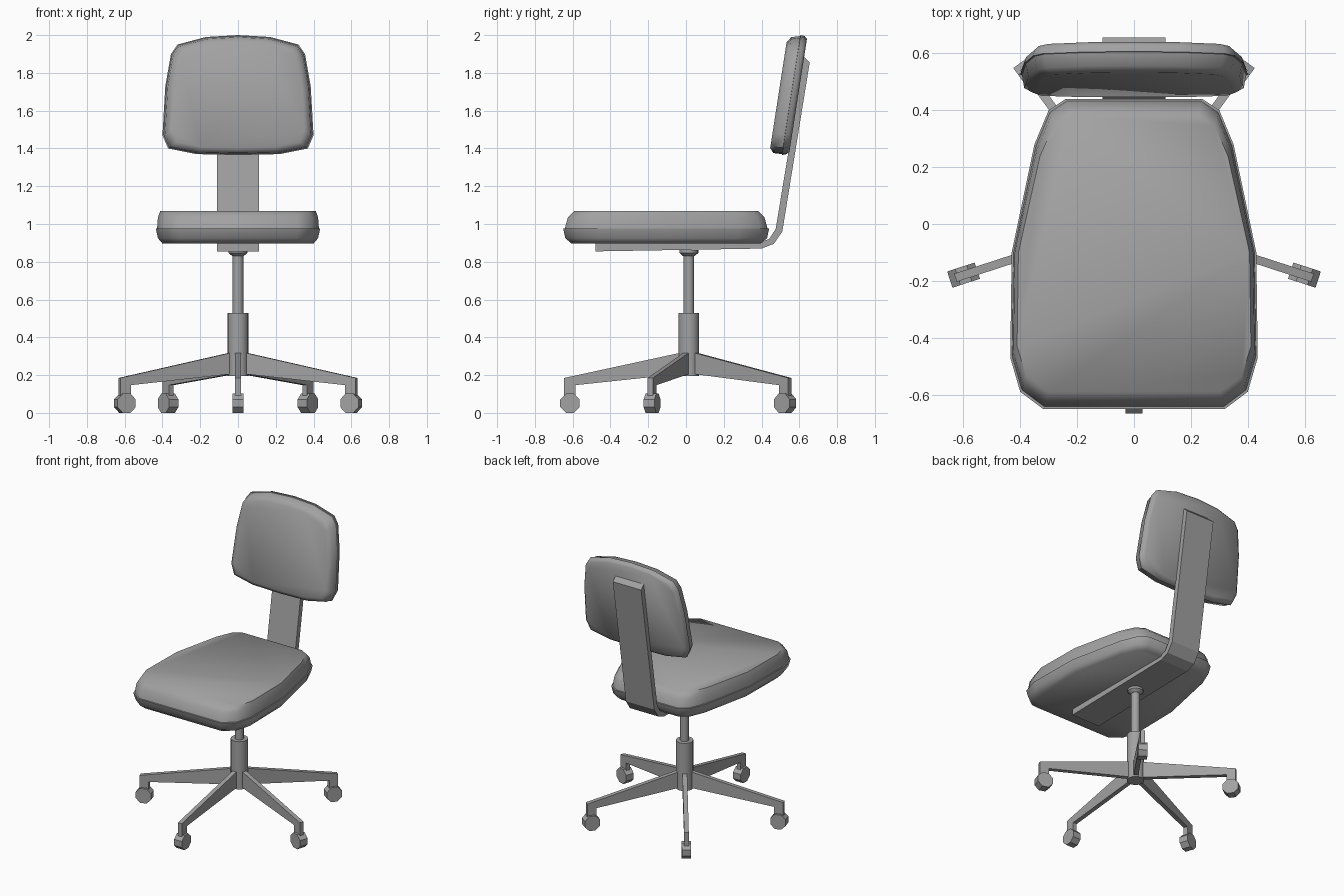
import bpy, bmesh, math
from mathutils import Matrix, Vector

cube = bpy.data.objects.get("Cube")
if cube:
    bpy.data.objects.remove(cube, do_unlink=True)

GREY = bpy.data.materials.new("mid_grey")
GREY.use_nodes = True
GREY.diffuse_color = (0.36, 0.36, 0.36, 1)
GREY.node_tree.nodes["Principled BSDF"].inputs["Base Color"].default_value = (0.36, 0.36, 0.36, 1)

AXIS_Y = 0.015  # centre line of the column


def finish(bm, name, angle=None):
    bmesh.ops.recalc_face_normals(bm, faces=bm.faces)
    mesh = bpy.data.meshes.new(name)
    bm.to_mesh(mesh)
    bm.free()
    mesh.materials.append(GREY)
    obj = bpy.data.objects.new(name, mesh)
    bpy.context.collection.objects.link(obj)
    if angle:
        bpy.ops.object.select_all(action='DESELECT')
        obj.select_set(True)
        bpy.context.view_layer.objects.active = obj
        bpy.ops.object.shade_smooth_by_angle(angle=math.radians(angle))
    return obj


def loft(name, rings, angle=None):
    """Skin a stack of closed rings and cap both ends."""
    bm = bmesh.new()
    loops = [[bm.verts.new(p) for p in ring] for ring in rings]
    n = len(loops[0])
    for a, b in zip(loops, loops[1:]):
        for i in range(n):
            j = (i + 1) % n
            bm.faces.new((a[i], a[j], b[j], b[i]))
    bm.faces.new(loops[0])
    bm.faces.new(loops[-1])
    return finish(bm, name, angle)


def mirrored(half):
    """Close a half outline by mirroring it in x."""
    return half + [(-x, v) for x, v in reversed(half) if x > 0]


def slab(name, profile, width):
    """Extrude a (y, z) profile to a given width in x."""
    return loft(name, [[(s * width / 2, y, z) for y, z in profile] for s in (-1, 1)])


def lathe(name, profile, sides=20):
    """Round part on the column axis from (radius, z) pairs."""
    turn = [2 * math.pi * i / sides for i in range(sides)]
    rings = [[(r * math.cos(a), AXIS_Y + r * math.sin(a), z) for a in turn] for r, z in profile]
    return loft(name, rings, 40)


# Seat cushion: scaled outlines with a small ledge at the seam
seat_half = [(0.32, -0.65), (0.40, -0.59), (0.435, -0.47), (0.43, -0.10),
             (0.35, 0.28), (0.30, 0.40), (0.24, 0.44)]
seat_mid = -0.105
seat_rings = [(0.92, 0.92, 0.897), (0.975, 0.98, 0.925), (1, 1, 0.975),
              (0.985, 0.985, 0.976), (0.975, 0.955, 1.035), (0.945, 0.89, 1.07)]
loft("seat_cushion",
     [[(x * sx, seat_mid + (y - seat_mid) * sy, z) for x, y in mirrored(seat_half)]
      for sx, sy, z in seat_rings], 55)

# Backrest cushion: leaning stack of scaled outlines, front to back
back_half = [(0, 1.365), (0.22, 1.37), (0.37, 1.40), (0.40, 1.47), (0.385, 1.73),
             (0.355, 1.90), (0.32, 1.95), (0.17, 1.99), (0, 2.0)]
back_mid, lean = 1.68, 0.155
back_rings = [(0.88, -0.055), (0.965, -0.035), (0.985, 0.012),
              (1, 0.013), (0.985, 0.035), (0.94, 0.05)]


def back_point(x, z, scale, depth):
    z = back_mid + (z - back_mid) * scale
    return (x * scale, 0.495 + (z - 1.365) * lean + depth, z)


loft("backrest_cushion",
     [[back_point(x, z, s, d) for x, z in mirrored(back_half)] for s, d in back_rings], 55)

# Bent strap that carries the seat and backrest
slab("support_strap",
     [(-0.48, 0.855), (0.40, 0.87), (0.465, 0.895), (0.51, 0.96), (0.655, 1.855),
      (0.625, 1.885), (0.475, 0.975), (0.44, 0.92), (0.39, 0.905), (-0.48, 0.9)], 0.22)

# Gas column
lathe("column_sleeve", [(0.055, 0.195), (0.055, 0.53)])
lathe("column_stem", [(0.028, 0.5), (0.028, 0.835)])
lathe("column_collar", [(0.03, 0.83), (0.05, 0.847), (0.05, 0.862)])

# Five legs with casters, drawn along +y and turned into place
leg_profile = [(0.0, 0.325), (0.05, 0.317), (0.66, 0.185), (0.66, 0.09),
               (0.60, 0.09), (0.60, 0.147), (0.05, 0.205), (0.0, 0.2)]
for i in range(5):
    place = Matrix.Translation((0, AXIS_Y, 0)) @ Matrix.Rotation(math.pi + i * math.tau / 5, 4, 'Z')
    leg = slab(f"leg_{i + 1}", leg_profile, 0.03)
    leg.matrix_world = place
    bm = bmesh.new()
    spin = Matrix.Rotation(math.pi / 2, 4, 'Y') @ Matrix.Rotation(math.pi / 8, 4, 'Z')
    bmesh.ops.create_cone(bm, cap_ends=True, segments=8, radius1=0.055, radius2=0.055, depth=0.06,
                          matrix=Matrix.Translation((0, 0.63, 0.051)) @ spin)
    caster = finish(bm, f"caster_{i + 1}")
    caster.matrix_world = place
